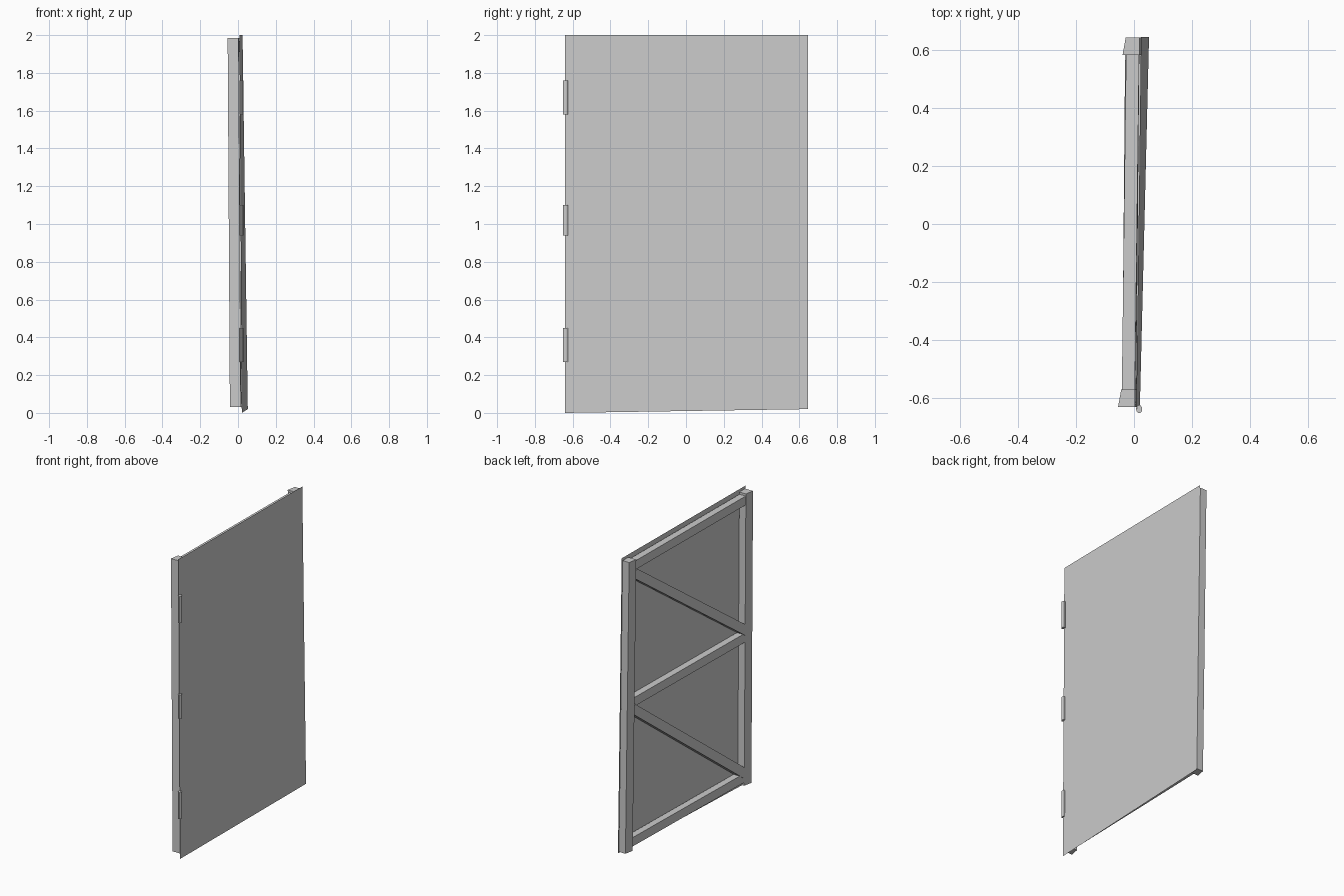
import bpy
import bmesh
from math import hypot
from mathutils import Vector

cube = bpy.data.objects.get("Cube")
if cube:
    bpy.data.objects.remove(cube)

grey = bpy.data.materials.new("grey metal")
grey.use_nodes = True
GREY = (0.6, 0.6, 0.6, 1)
grey.diffuse_color = GREY
grey.node_tree.nodes["Principled BSDF"].inputs["Base Color"].default_value = GREY


def sheet_x(y, z):
    """Sideways position of the slightly twisted door sheet."""
    v, t = (y + 0.64) / 1.28, z / 2
    low = 0.020 + 0.032 * v
    high = 0.008 + 0.016 * v
    return low + (high - low) * t


def finish(name, bm):
    bmesh.ops.recalc_face_normals(bm, faces=bm.faces)
    mesh = bpy.data.meshes.new(name)
    bm.to_mesh(mesh)
    bm.free()
    mesh.materials.append(grey)
    obj = bpy.data.objects.new(name, mesh)
    bpy.context.collection.objects.link(obj)
    return obj


def bar(name, start, end, width, back, front, roll=0):
    """Square bar between two (y, z) points, following the twisted sheet."""
    bm = bmesh.new()
    bmesh.ops.create_cube(bm, size=1)
    a, b = Vector(start), Vector(end)
    along = (b - a).normalized()
    side = Vector((along.y, -along.x))
    for v in bm.verts:
        p = a.lerp(b, v.co.z + 0.5) + side * (v.co.y * width)
        depth = back if v.co.x < 0 else front
        if v.co.x < 0:
            depth += roll * v.co.y
        v.co = (sheet_x(*p) + depth, p.x, p.y)
    return finish(name, bm)


# Door sheet
bm = bmesh.new()
corners = [(-0.64, 0), (0.645, 0.02), (0.645, 2), (-0.64, 2)]
bm.faces.new([bm.verts.new((sheet_x(y, z), y, z)) for y, z in corners])
finish("door_sheet", bm)

# Upright stiles
bar("front_stile", (-0.6, 0.03), (-0.6, 1.985), 0.06, -0.058, -0.005, 0.01)
bar("back_stile", (0.612, 0.03), (0.612, 1.985), 0.06, -0.058, -0.005, 0.01)

# Level rails
for name, z in (("bottom_rail", 0.08), ("middle_rail", 1.02), ("top_rail", 1.94)):
    bar(name, (-0.575, z), (0.585, z), 0.06, -0.051, -0.006)

# Diagonal braces, falling towards the hinge side
for name, high, low in (("upper_brace", 1.89, 1.06), ("lower_brace", 0.98, 0.1)):
    bar(name, (0.58, high), (-0.59, low), 0.06, -0.055, -0.007)

# Hinge barrels
for name, z, length in (("lower_hinge", 0.36, 0.18), ("middle_hinge", 1.02, 0.16),
                        ("upper_hinge", 1.67, 0.18)):
    bm = bmesh.new()
    bmesh.ops.create_cone(bm, cap_ends=True, segments=12, radius1=0.014,
                          radius2=0.014, depth=length)
    for v in bm.verts:
        v.co = (0.018 + v.co.x * 0.75, v.co.y - 0.638, v.co.z + z)
    hinge = finish(name, bm)
    bpy.ops.object.select_all(action="DESELECT")
    hinge.select_set(True)
    bpy.context.view_layer.objects.active = hinge
    bpy.ops.object.shade_smooth_by_angle()
